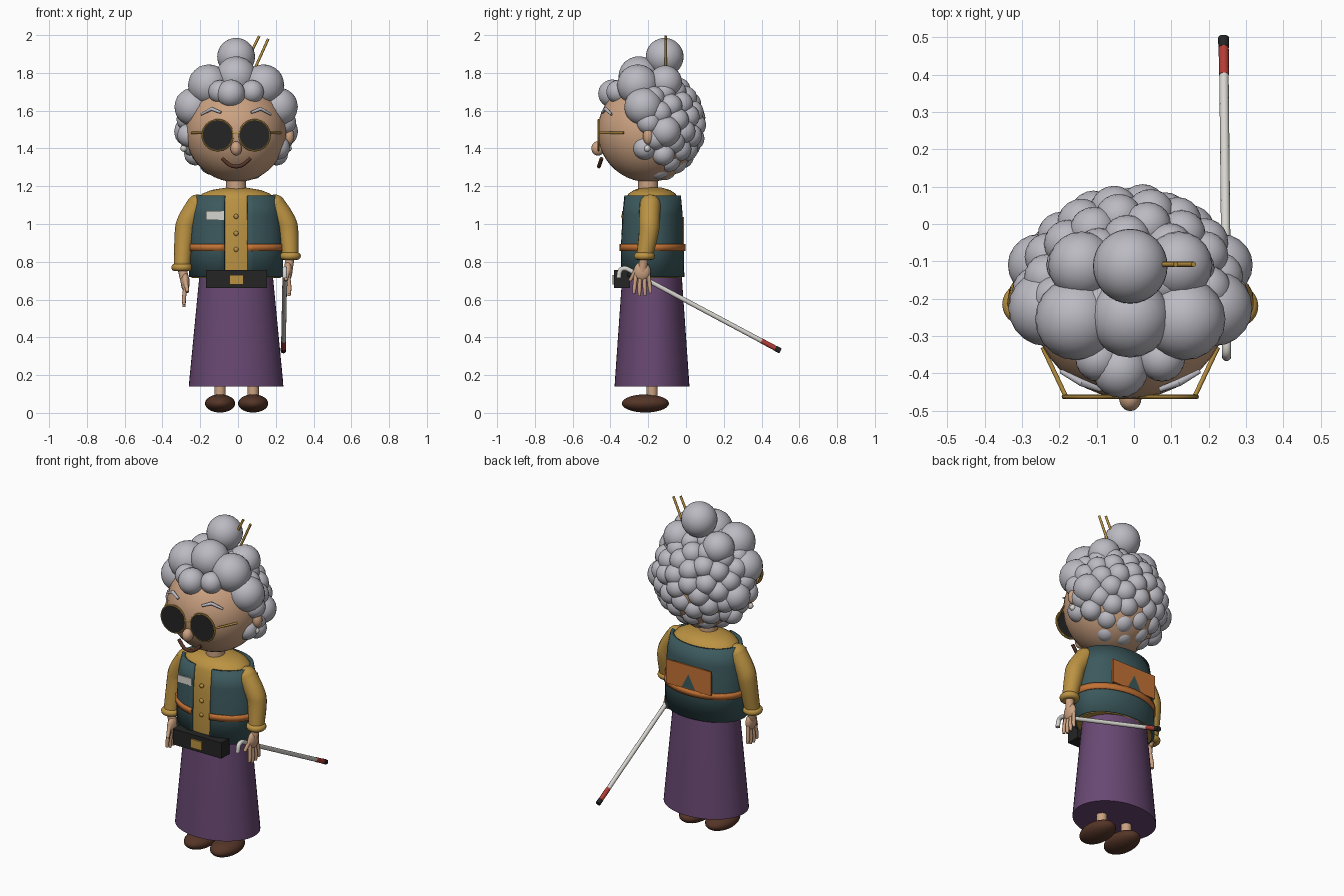
import bpy, bmesh, math
from mathutils import Vector, Matrix

if "Cube" in bpy.data.objects:
    bpy.data.objects.remove(bpy.data.objects["Cube"])

CX, CY = -0.01, -0.18   # body axis


def mat(name, *rgb):
    m = bpy.data.materials.new(name)
    m.diffuse_color = (*rgb, 1)
    m.use_nodes = True
    m.node_tree.nodes["Principled BSDF"].inputs["Base Color"].default_value = m.diffuse_color
    return m


HAIR = mat("silver_hair", .50, .49, .54)
SKIN = mat("skin", .60, .36, .22)
GOLD = mat("mustard", .50, .29, .055)
TEAL = mat("dark_teal", .045, .10, .11)
ORANGE = mat("orange", .55, .17, .035)
PURPLE = mat("purple", .14, .065, .17)
BLACK = mat("black", .018, .018, .018)
BROWN = mat("brown", .09, .035, .02)
WHITE = mat("off_white", .68, .66, .62)
RED = mat("red", .45, .045, .035)


def finish(name, bm, m, smooth=True):
    me = bpy.data.meshes.new(name)
    bm.to_mesh(me)
    bm.free()
    me.materials.append(m)
    ob = bpy.data.objects.new(name, me)
    bpy.context.collection.objects.link(ob)
    if smooth:
        bpy.ops.object.select_all(action='DESELECT')
        ob.select_set(True)
        bpy.context.view_layer.objects.active = ob
        bpy.ops.object.shade_smooth_by_angle(angle=math.radians(40))
    return ob


def place(c, s=(1, 1, 1), rot=None):
    return Matrix.Translation(c) @ (rot or Matrix()) @ Matrix.Diagonal((*s, 1))


def ball(name, c, s, m, seg=24):
    bm = bmesh.new()
    bmesh.ops.create_uvsphere(bm, u_segments=seg, v_segments=seg // 2 + 2, radius=1, matrix=place(c, s))
    return finish(name, bm, m)


def box(name, c, s, m):
    bm = bmesh.new()
    bmesh.ops.create_cube(bm, size=1, matrix=place(c, s))
    return finish(name, bm, m, False)


def disc(name, c, r, depth, m, seg=32):
    """Prism whose axis runs along y."""
    bm = bmesh.new()
    bmesh.ops.create_cone(bm, cap_ends=True, segments=seg, radius1=r, radius2=r, depth=depth,
                          matrix=place(c, rot=Matrix.Rotation(math.pi / 2, 4, 'X')))
    return finish(name, bm, m)


def tube(name, pts, r, m, closed=False, kind='POLY', res=4):
    """Round tube along points; r is one radius or one per point."""
    cu = bpy.data.curves.new(name, 'CURVE')
    cu.dimensions = '3D'
    cu.bevel_depth, cu.bevel_resolution, cu.use_fill_caps = 1, res, True
    sp = cu.splines.new(kind)
    sp.points.add(len(pts) - 1)
    for i, p in enumerate(pts):
        sp.points[i].co = (*p, 1)
        sp.points[i].radius = r[i] if isinstance(r, (list, tuple)) else r
    sp.use_cyclic_u = closed
    if kind == 'NURBS':
        sp.use_endpoint_u, sp.order_u, sp.resolution_u = True, 3, 6
    tmp = bpy.data.objects.new(name + "_path", cu)
    bpy.context.collection.objects.link(tmp)
    dg = bpy.context.evaluated_depsgraph_get()
    me = bpy.data.meshes.new_from_object(tmp.evaluated_get(dg))
    bpy.data.objects.remove(tmp)
    bm = bmesh.new()
    bm.from_mesh(me)
    bm.normal_update()
    return finish(name, bm, m)


def loft(name, rings, m, gap=0.0, thick=0.0, caps=True):
    """Stack of elliptical rings (z, rx, ry); gap opens the front by that half width."""
    bm = bmesh.new()
    n, rows = 48, []
    for z, rx, ry in rings:
        g = math.asin(gap / rx)
        count = n + 1 if gap else n
        row = []
        for i in range(count):
            a = -math.pi / 2 + g + (2 * math.pi - 2 * g) * i / n
            row.append(bm.verts.new((CX + rx * math.cos(a), CY + ry * math.sin(a), z)))
        rows.append(row)
    for lo, hi in zip(rows, rows[1:]):
        for i in range(n):
            j = (i + 1) % len(lo)
            bm.faces.new((lo[i], lo[j], hi[j], hi[i]))
    if caps and not gap:
        bm.faces.new(rows[0][::-1])
        bm.faces.new(rows[-1])
    ob = finish(name, bm, m)
    if thick:
        so = ob.modifiers.new("thickness", 'SOLIDIFY')
        so.thickness, so.offset = thick, -1
    return ob


# Skirt, shirt, vest with reflective band
loft("skirt", [(.14, .25, .198), (.16, .249, .197), (.72, .195, .158)], PURPLE)
loft("shirt", [(.715, .236, .158), (.73, .238, .16), (1.0, .23, .152), (1.13, .205, .14), (1.16, .18, .125),
               (1.18, .13, .095), (1.193, .05, .05)], GOLD)
loft("vest", [(.72, .25, .171), (.9, .248, .169), (1.05, .237, .162), (1.15, .216, .153)],
     TEAL, gap=.062, thick=.02)
loft("vest_band", [(.858, .256, .177), (.895, .256, .177)], ORANGE, gap=.062, thick=.01)
for i, z in enumerate((.865, .95, 1.04)):
    ball(f"shirt_button_{i}", (CX, CY - .153, z), (.013, .01, .013), GOLD, 12)
box("name_tag", (-.122, -.334, 1.045), (.095, .009, .045), WHITE)
box("back_panel", (CX, -.015, .965), (.3, .009, .145), ORANGE)
bm = bmesh.new()
tri = [bm.verts.new((CX + x, -.008, z)) for x, z in ((.045, .9), (-.045, .9), (0, .985))]
bm.faces.new(tri)
finish("back_triangle", bm, TEAL, False)

# Belt bag
box("belt_bag", (-.008, -.34, .708), (.325, .08, .095), BLACK)
box("bag_buckle", (-.008, -.384, .705), (.072, .012, .052), GOLD)

# Legs, shoes, neck
for side, x in (("left", -.095), ("right", .08)):
    tube(f"{side}_leg", [(x, -.18, .06), (x, -.18, .3)], .03, SKIN)
    ball(f"{side}_shoe", (x, -.215, .05), (.08, .125, .048), BROWN)
tube("neck", [(CX, -.2, 1.15), (CX, -.2, 1.27)], .053, SKIN, res=6)

# Head and face
ball("head", (CX, -.2, 1.49), (.268, .268, .268), SKIN, 40)
ball("nose", (CX, -.466, 1.4), (.03, .035, .038), SKIN)
tube("mouth", [(-.083, -.447, 1.347), (-.05, -.458, 1.312), (CX, -.462, 1.302),
               (.03, -.458, 1.312), (.065, -.447, 1.347)], .010, BROWN, kind='NURBS')
for side, s in (("left", -1), ("right", 1)):
    X = lambda d: CX + s * d
    tube(f"{side}_eyebrow", [(X(.08), -.443, 1.59), (X(.13), -.425, 1.61), (X(.185), -.395, 1.58)],
         [.007, .010, .006], HAIR)
    ball(f"{side}_ear", (X(.28), -.2, 1.465), (.028, .028, .045), SKIN, 16)
    ball(f"{side}_earring", (X(.277), -.205, 1.4), (.018, .018, .018), WHITE, 12)
    # Round dark glasses
    lx = X(.098)
    disc(f"{side}_lens", (lx, -.465, 1.47), .078, .008, BLACK)
    tube(f"{side}_rim", [(lx + .08 * math.cos(a * math.pi / 16), -.463, 1.47 + .08 * math.sin(a * math.pi / 16))
                         for a in range(32)], .006, GOLD, closed=True, res=2)
    tube(f"{side}_temple", [(X(.172), -.463, 1.483), (X(.235), -.33, 1.483)], .006, GOLD)
tube("glasses_bridge", [(-.04, -.463, 1.483), (.02, -.463, 1.483)], .006, GOLD)


def curl(name, c, r):
    bm = bmesh.new()
    bmesh.ops.create_icosphere(bm, subdivisions=3, radius=r, matrix=Matrix.Translation(c))
    return finish(name, bm, HAIR)


# Large curls framing the face, mirrored
curl("top_curl", (CX, -.25, 1.78), .108)
curl("fringe_curl", (-.037, -.39, 1.69), .075)
for s in (-1, 1):
    for i, (x, y, z, r) in enumerate(((.085, -.36, 1.70, .062), (.145, -.255, 1.735, .11),
                                      (.225, -.225, 1.62, .102), (.245, -.11, 1.49, .083),
                                      (.215, -.12, 1.37, .06), (.13, -.11, 1.75, .09))):
        curl(f"side_curl_{i}_{'right' if s > 0 else 'left'}", (CX + s * x, y, z), r)

# Small curls spiralling over the back of the head
N = 62
for i in range(N):
    u = 1 - 1.1 * (i + .5) / N
    a, q = i * math.pi * (3 - math.sqrt(5)), math.sqrt(1 - u * u)
    d = Vector((q * math.cos(a) * 1.04, u, q * math.sin(a)))
    if d.z < -.6 and d.y < .2:
        continue
    curl(f"back_curl_{i}", Vector((CX, -.2, 1.525)) + d * .245, .064)

# Bun and hair sticks
ball("bun", (CX, -.113, 1.885), (.1, .1, .1), HAIR, 32)
tube("hair_stick_1", [(.02, -.108, 1.81), (.112, -.108, 1.995)], .007, GOLD)
tube("hair_stick_2", [(.07, -.108, 1.78), (.16, -.108, 1.98)], .007, GOLD)

# Arms: sleeve, cuff, palm, fingers
arms = {"left": ((-.215, -.185, 1.10), (-.285, -.185, .95), (-.297, -.215, .77)),
        "right": ((.195, -.19, 1.10), (.27, -.195, .95), (.277, -.22, .83))}
for side, (sh, el, wr) in arms.items():
    s = -1 if side == "left" else 1
    tube(f"{side}_sleeve", [sh, (el[0] - s * .015, el[1], el[2] + .07), el, wr], [.056, .056, .053, .043],
         GOLD, kind='NURBS', res=6)
    ball(f"{side}_shoulder", sh, (.056, .056, .056), GOLD)
    w = Vector(wr)
    ring = [w + Vector((.036 * math.cos(k * math.pi / 12), .036 * math.sin(k * math.pi / 12), 0)) for k in range(24)]
    tube(f"{side}_cuff", ring, .02, GOLD, closed=True)
    h = w + Vector((s * -.012 if side == "right" else .018, -.012, -.08))
    tube(f"{side}_wrist", [w, h], .024, SKIN)
    ball(f"{side}_palm", h, (.023, .045, .05), SKIN)
    for f in range(4):
        y = (f - 1.5) * .022
        drop = .135 - .012 * abs(f - 1.4)
        tube(f"{side}_finger_{f}", [h + Vector((0, y, -.02)), h + Vector((s * .008, y * 1.25, -.09)),
                                    h + Vector((s * .006, y * 1.35, -drop))], [.011, .011, .008], SKIN)
    tube(f"{side}_thumb", [h + Vector((0, -.03, .01)), h + Vector((-s * .012, -.065, -.05))], [.013, .009], SKIN)

# Cane with hooked handle, red band and dark tip
def cane(t):
    return (.248 - .008 * t, -.27 + .77 * t, .738 - .41 * t)


tube("cane_shaft", [cane(0), cane(.87)], .0125, WHITE)
tube("cane_band", [cane(.87), cane(.965)], .0135, RED)
tube("cane_tip", [cane(.965), cane(1)], .0145, BLACK)
tube("cane_handle", [cane(.02), (.248, -.295, .755), (.248, -.325, .768), (.248, -.355, .755),
                     (.248, -.355, .715)], .0125, WHITE, kind='NURBS')
